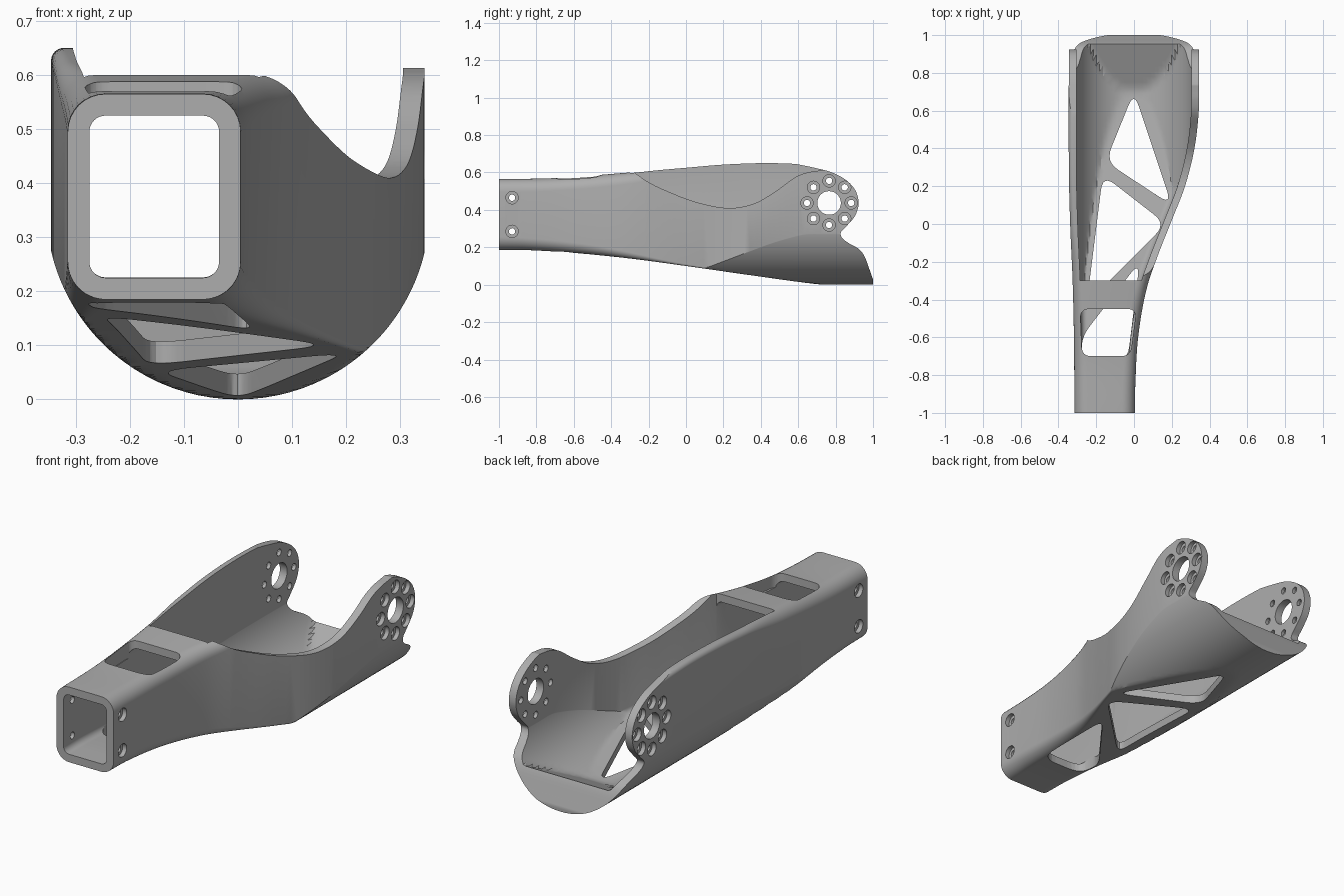
import bpy, bmesh, math
from mathutils import Vector

cube = bpy.data.objects.get("Cube")
if cube:
    bpy.data.objects.remove(cube, do_unlink=True)

WALL = 0.04
AXLE_Z = 0.355      # centre height of the round belly
BELLY_R = 0.355


def curve(keys):
    """Smooth function through (position, value) keys."""
    def slope(i):
        a, b = keys[max(i - 1, 0)], keys[min(i + 1, len(keys) - 1)]
        return (b[1] - a[1]) / (b[0] - a[0])

    def f(t):
        t = min(max(t, keys[0][0]), keys[-1][0])
        i = 0
        while i < len(keys) - 2 and t > keys[i + 1][0]:
            i += 1
        (t0, v0), (t1, v1) = keys[i], keys[i + 1]
        h = t1 - t0
        s = (t - t0) / h
        return ((2*s**3 - 3*s**2 + 1) * v0 + (s**3 - 2*s**2 + s) * h * slope(i)
                + (3*s**2 - 2*s**3) * v1 + (s**3 - s**2) * h * slope(i + 1))
    return f


def smooth_path(pts, steps=6):
    fs = [curve([(i, p[k]) for i, p in enumerate(pts)]) for k in (0, 1)]
    n = (len(pts) - 1) * steps
    return [(fs[0](i / steps), fs[1](i / steps)) for i in range(n + 1)]


def rounded(pts, cut, steps=6):
    """Polygon with each corner replaced by a small curve."""
    out = []
    for i, p in enumerate(pts):
        p = Vector(p)
        sides = [Vector(pts[i - 1]) - p, Vector(pts[(i + 1) % len(pts)]) - p]
        a, b = [p + d.normalized() * min(cut, d.length * 0.45) for d in sides]
        for k in range(steps + 1):
            t = k / steps
            out.append(tuple(a * (1-t)**2 + p * 2*t*(1-t) + b * t*t))
    return out


def circle(cy, cz, r, n=32):
    return [(cy + r * math.cos(math.tau * i / n),
             cz + r * math.sin(math.tau * i / n)) for i in range(n)]


def skin(bm, rings):
    """Closed solid through rings of equal length."""
    vs = [[bm.verts.new(p) for p in ring] for ring in rings]
    n = len(vs[0])
    for a, b in zip(vs, vs[1:]):
        for i in range(n):
            j = (i + 1) % n
            bm.faces.new((a[i], a[j], b[j], b[i]))
    bm.faces.new(vs[0][::-1])
    bm.faces.new(vs[-1])


def prism(bm, pts, axis, lo, hi):
    place = (lambda p, d: (d, p[0], p[1])) if axis == "x" else (lambda p, d: (p[0], p[1], d))
    skin(bm, [[place(p, d) for p in pts] for d in (lo, hi)])


def finish(name, bm):
    bmesh.ops.triangulate(bm, faces=[f for f in bm.faces if len(f.verts) == 4])
    bmesh.ops.recalc_face_normals(bm, faces=bm.faces)
    mesh = bpy.data.meshes.new(name)
    bm.to_mesh(mesh)
    bm.free()
    ob = bpy.data.objects.new(name, mesh)
    bpy.context.collection.objects.link(ob)
    return ob


# Outline of the link along its length
left_x = curve([(-1, -.315), (-.6, -.318), (-.3, -.325), (0, -.338), (.3, -.345), (1, -.345)])
right_x = curve([(-1, .005), (-.85, .007), (-.6, .022), (-.35, .065), (-.17, .125), (.02, .2),
                 (.2, .27), (.4, .32), (.6, .343), (.75, .345), (1, .345)])
top_z = curve([(-1, .565), (-.7, .57), (-.3, .6), (0, .625), (.2, .642), (.42, .65),
               (.6, .645), (1, .62)])
bottom_z = curve([(-1, .185), (-.85, .185), (-.6, .17), (-.3, .14), (0, .1), (.35, .05),
                  (.7, .003), (.8, 0), (1, 0)])
top_round = curve([(-1, .07), (-.3, .06), (0, .03), (1, .02)])
bottom_round = curve([(-1, .07), (-.5, .05), (0, .01), (1, .01)])


def section(y, inset=0.0, open_top=False, n=44):
    xl, xr = left_x(y) + inset, right_x(y) - inset
    zt = 0.9 if open_top else top_z(y) - inset
    zb = max(bottom_z(y), 0) + inset
    rt, rb = (0.03, 0.03) if inset else (top_round(y), bottom_round(y))
    radius = BELLY_R - inset
    pts = []
    for i in range(n + 1):
        x = (xl + xr) / 2 - (xr - xl) / 2 * math.cos(math.pi * i / n)
        d = max(0, rb - min(x - xl, xr - x))
        z = zb + rb - math.sqrt(max(rb * rb - d * d, 0))
        z = max(z, AXLE_Z - math.sqrt(max(radius**2 - x * x, 0)))
        if inset:  # rising ramp behind the rear lip
            z = max(z, 0.15 + (min(y, 1.02) - 0.95) * 0.45)
        pts.append((x, y, z))
    for cx, start in ((xr - rt, 0), (xl + rt, math.pi / 2)):
        for k in range(9):
            a = start + math.pi / 2 * k / 8
            pts.append((cx + rt * math.cos(a), y, zt - rt + rt * math.sin(a)))
    return pts


# Solid outer body
bm = bmesh.new()
skin(bm, [section(-1 + 2 * i / 64) for i in range(65)])
body = finish("leg_link_body", bm)

cutters = []


def cutter(name, build):
    bm = bmesh.new()
    build(bm)
    ob = finish(name, bm)
    ob.hide_render = True
    cutters.append(ob)


# Hollow interior, closed tube in front and open on top behind
front = [-1.1 + 0.8 * i / 24 for i in range(25)]
rear = [-0.299 + 1.399 * i / 48 for i in range(49)]
cutter("cavity", lambda bm: skin(bm, [section(y, WALL) for y in front]
                                 + [section(y, WALL, True) for y in rear]))

# Rounded ears, neck and slanted rear end
ear = smooth_path([(.5, .66), (.6, .643), (.7, .622), (.78, .6), (.855, .56), (.905, .505),
                   (.923, .437), (.905, .37), (.86, .315), (.828, .28), (.835, .25),
                   (.87, .222), (.925, .19), (.955, .15), (.985, .07), (1.02, -.03)])
cutter("ear_trim", lambda bm: prism(bm, ear + [(1.3, -.03), (1.3, 1), (.5, 1)], "x", -.7, .7))

# Scooped rim of the left wall
dip = smooth_path([(-.29, .61), (-.2, .548), (-.1, .5), (.05, .443), (.22, .41), (.36, .432),
                   (.48, .5), (.58, .572), (.65, .6), (.72, .611), (.85, .63)])
cutter("rim_scoop", lambda bm: prism(bm, dip + [(.85, 1.1), (-.29, 1.1)], "x", 0, .71))

# Window in the top of the tube
window = rounded([(-.285, -.45), (.013, -.45), (-.02, -.7), (-.275, -.7)], .05)
cutter("top_window", lambda bm: prism(bm, window, "z", .5, .8))

# Triangular lightening holes in the floor
truss = [[(0, .7), (-.15, .33), (.2, .1)],
         [(-.165, .26), (.17, 0), (-.25, -.42)],
         [(-.28, -.6), (.03, -.2), (-.035, -.73), (-.27, -.73)]]


def floor_holes(bm):
    for tri in truss:
        prism(bm, rounded(tri, .08), "z", -.1, .24)


cutter("floor_holes", floor_holes)

# Bearing holes, screw holes and their outer counterbores
bolts = [(.765 + .118 * math.cos(math.tau * i / 8), .437 + .118 * math.sin(math.tau * i / 8))
         for i in range(8)]
screws = [(-.93, .465), (-.93, .285)]


def through_holes(bm):
    prism(bm, circle(.765, .437, .063, 48), "x", -.8, .8)
    for y, z in bolts + screws:
        prism(bm, circle(y, z, .017, 20), "x", -.8, .8)


def counterbores(bm):
    for y, z in bolts + screws:
        prism(bm, circle(y, z, .033, 28), "x", right_x(y) - .022, .6)
        prism(bm, circle(y, z, .033, 28), "x", -.6, left_x(y) + .022)


cutter("through_holes", through_holes)
cutter("counterbores", counterbores)

# Cut everything out of the body
bpy.ops.object.select_all(action="DESELECT")
bpy.context.view_layer.objects.active = body
body.select_set(True)
for ob in cutters:
    mod = body.modifiers.new(ob.name, "BOOLEAN")
    mod.operation, mod.solver, mod.object = "DIFFERENCE", "EXACT", ob
    bpy.ops.object.modifier_apply(modifier=mod.name)
    bpy.data.objects.remove(ob, do_unlink=True)

# Plain grey finish
grey = bpy.data.materials.new("matte_grey")
grey.use_nodes = True
colour = (0.42, 0.42, 0.42, 1)
grey.diffuse_color = colour
grey.node_tree.nodes["Principled BSDF"].inputs["Base Color"].default_value = colour
body.data.materials.clear()
body.data.materials.append(grey)
for face in body.data.polygons:
    face.material_index = 0
bpy.ops.object.shade_smooth_by_angle(angle=math.radians(30))
